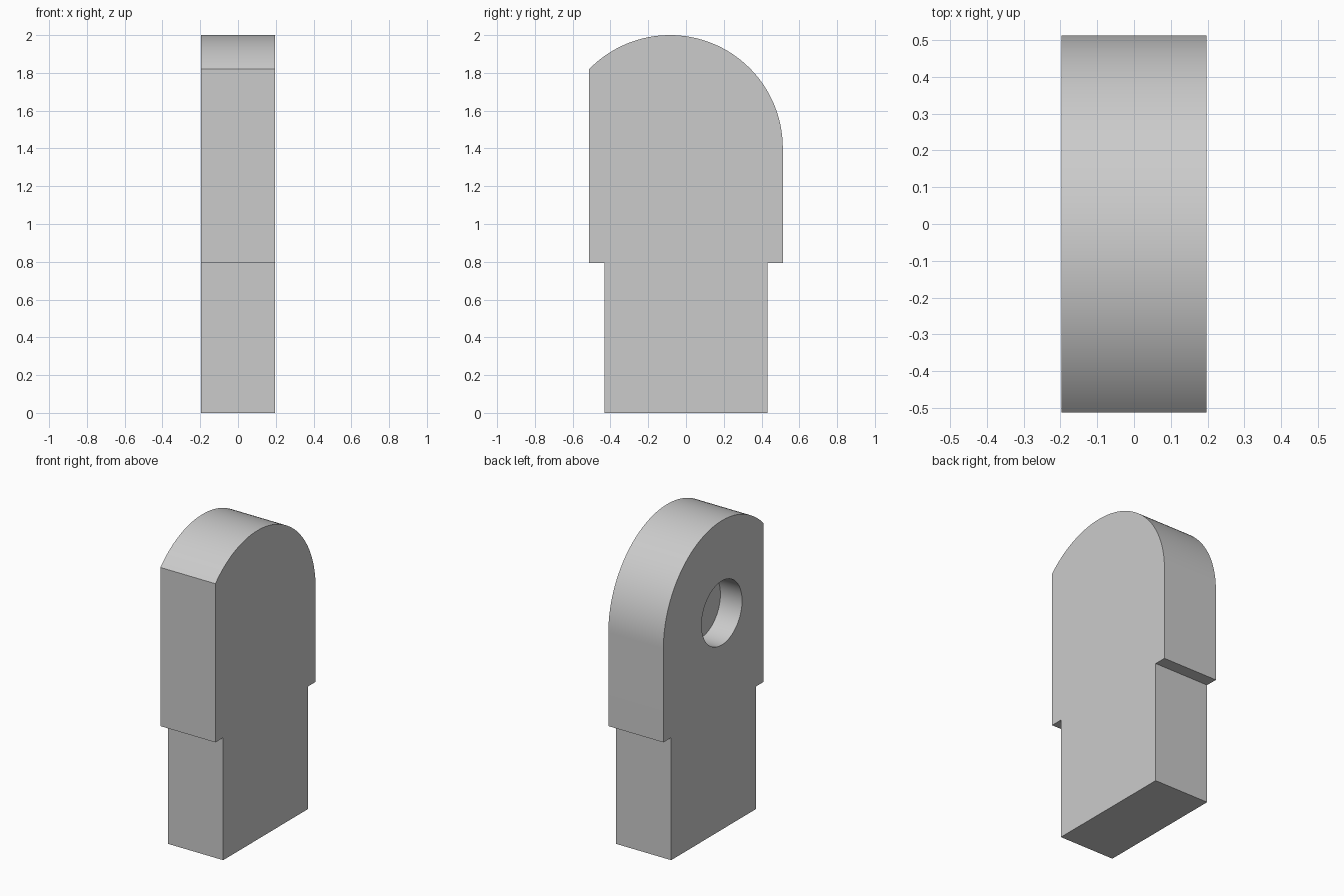
import bpy
import bmesh
from math import acos, cos, sin, pi

cube = bpy.data.objects.get("Cube")
if cube:
    bpy.data.objects.remove(cube, do_unlink=True)

HALF_X = 0.197          # half thickness
HEAD, SHANK = 0.5125, 0.4325   # half widths
STEP_Z = 0.793
ARC_Y, ARC_R = -0.085, 0.5975
ARC_Z = 2 - ARC_R
HOLE_R, HOLE_DEPTH = 0.207, 0.155

grey = bpy.data.materials.new("light grey")
grey.use_nodes = True
colour = (0.6, 0.6, 0.6, 1)
grey.diffuse_color = colour
grey.node_tree.nodes["Principled BSDF"].inputs["Base Color"].default_value = colour


def extrude_profile(name, points, x0, x1):
    """Make a solid from (y, z) points, extruded along x."""
    bm = bmesh.new()
    face = bm.faces.new([bm.verts.new((x0, y, z)) for y, z in points])
    grown = bmesh.ops.extrude_face_region(bm, geom=[face])["geom"]
    verts = [g for g in grown if isinstance(g, bmesh.types.BMVert)]
    bmesh.ops.translate(bm, verts=verts, vec=(x1 - x0, 0, 0))
    bmesh.ops.recalc_face_normals(bm, faces=bm.faces)
    mesh = bpy.data.meshes.new(name)
    bm.to_mesh(mesh)
    bm.free()
    mesh.materials.append(grey)
    obj = bpy.data.objects.new(name, mesh)
    bpy.context.collection.objects.link(obj)
    return obj


# Stepped body with a rounded head, the arc ending early at the flat front
end = acos((-HEAD - ARC_Y) / ARC_R)
arc = [(ARC_Y + ARC_R * cos(end * i / 48), ARC_Z + ARC_R * sin(end * i / 48))
       for i in range(49)]
outline = [(-HEAD, STEP_Z), (-SHANK, STEP_Z), (-SHANK, 0), (SHANK, 0),
           (SHANK, STEP_Z), (HEAD, STEP_Z)] + arc
body = extrude_profile("body", outline, -HALF_X, HALF_X)

# Blind round hole in the right side
circle = [(ARC_Y + HOLE_R * cos(2 * pi * i / 64), ARC_Z + HOLE_R * sin(2 * pi * i / 64))
          for i in range(64)]
cutter = extrude_profile("hole_cutter", circle, -HALF_X - 0.1, -HALF_X + HOLE_DEPTH)
cutter.hide_render = True

cut = body.modifiers.new("blind hole", "BOOLEAN")
cut.operation = "DIFFERENCE"
cut.solver = "EXACT"
cut.object = cutter
bpy.context.view_layer.objects.active = body
body.select_set(True)
cutter.select_set(False)
bpy.ops.object.modifier_apply(modifier=cut.name)
bpy.data.objects.remove(cutter, do_unlink=True)
bpy.ops.object.shade_smooth_by_angle(angle=pi / 6)
